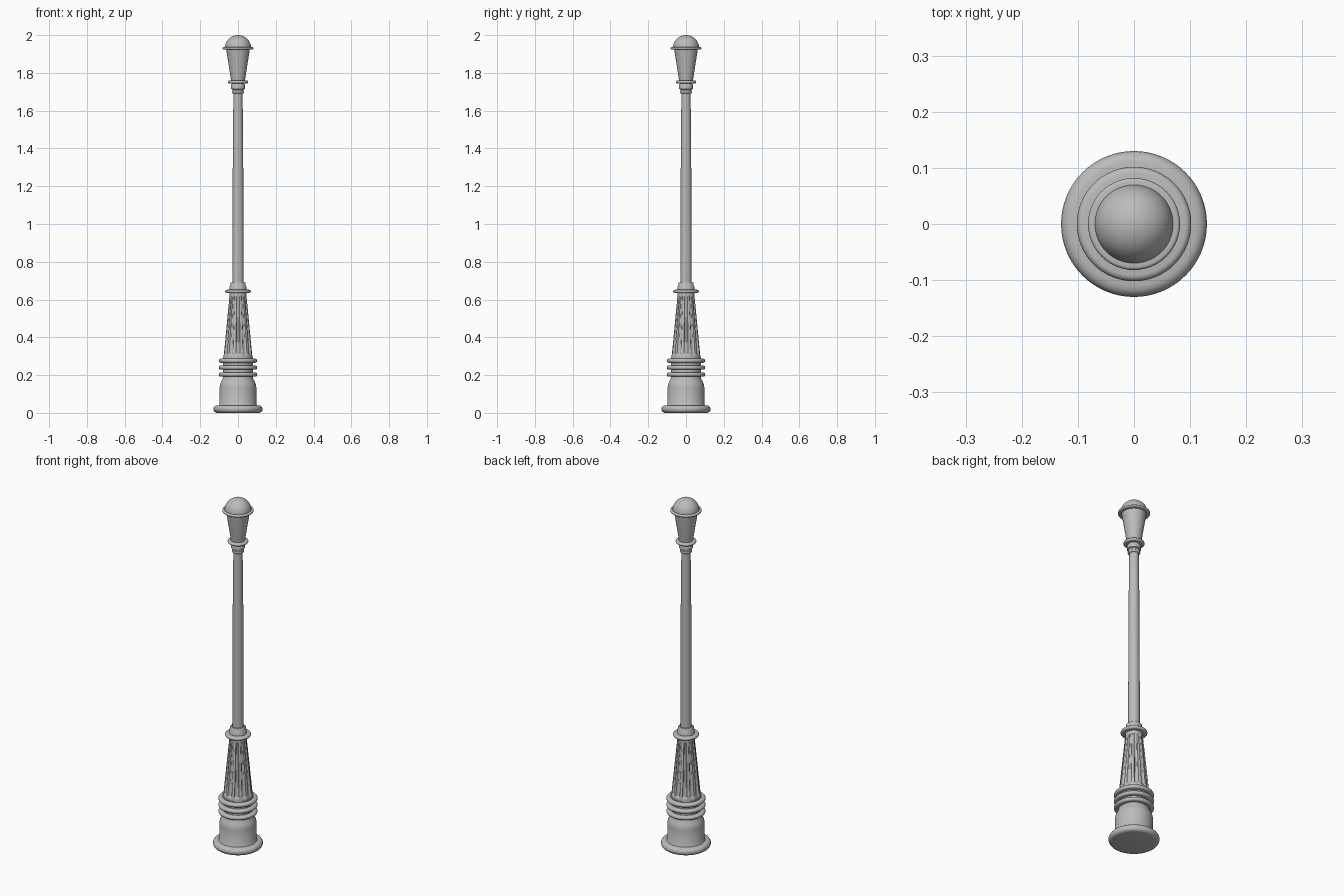
import bpy, bmesh, math

cube = bpy.data.objects.get("Cube")
if cube:
    bpy.data.objects.remove(cube, do_unlink=True)

grey = bpy.data.materials.new("painted_grey_metal")
grey.use_nodes = True
GREY = (0.5, 0.5, 0.5, 1)
grey.diffuse_color = GREY
grey.node_tree.nodes["Principled BSDF"].inputs["Base Color"].default_value = GREY


def lathe(name, profile, segments=64, radius_rule=None, angle=40):
    """Spin a list of (radius, height) into a closed, smooth-shaded part."""
    bm = bmesh.new()
    rings = []
    for r, z in profile:
        ring = []
        for i in range(segments):
            a = math.tau * i / segments
            rr = radius_rule(r, z, i) if radius_rule else r
            ring.append(bm.verts.new((rr * math.cos(a), rr * math.sin(a), z)))
        rings.append(ring)
    for low, high in zip(rings, rings[1:]):
        for i in range(segments):
            j = (i + 1) % segments
            bm.faces.new((low[i], low[j], high[j], high[i]))
    bm.faces.new(rings[0][::-1])
    bm.faces.new(rings[-1])
    mesh = bpy.data.meshes.new(name)
    bm.to_mesh(mesh)
    bm.free()
    mesh.materials.append(grey)
    obj = bpy.data.objects.new(name, mesh)
    bpy.context.collection.objects.link(obj)
    bpy.ops.object.select_all(action='DESELECT')
    obj.select_set(True)
    bpy.context.view_layer.objects.active = obj
    bpy.ops.object.shade_smooth_by_angle(angle=math.radians(angle))
    return obj


def rounded_disc(name, radius, z, half, steps=8):
    """Disc with a half-round rim."""
    arc = [math.pi * (k / steps - 0.5) for k in range(steps + 1)]
    return lathe(name, [(radius - half + half * math.cos(t), z + half * math.sin(t))
                        for t in arc])


# Foot and pedestal
rounded_disc("foot", 0.13, 0.02, 0.02)
lathe("pedestal", [(0.103, 0.036), (0.097, 0.045), (0.097, 0.135), (0.095, 0.15),
                   (0.089, 0.165), (0.082, 0.178), (0.079, 0.19), (0.079, 0.2)])

# Stacked rings and the narrower core between them
lathe("ring_core", [(0.08, 0.19), (0.08, 0.292)])
for n, z in enumerate((0.203, 0.24, 0.276)):
    rounded_disc(f"base_ring_{n + 1}", 0.102, z, 0.011)

# Fluted taper
FLUTES, PER_FLUTE = 12, 10
BOTTOM, TOP = 0.285, 0.635


def fluted(r, z, i):
    across = ((i + PER_FLUTE / 2) % PER_FLUTE) / PER_FLUTE * 2 - 1
    fade = min(1, max(0, (z - BOTTOM - 0.02) / 0.012), max(0, (TOP - 0.01 - z) / 0.012))
    return r * (1 - 0.12 * fade * math.sqrt(max(0, 1 - (across / 0.6) ** 2)))


levels = (0, 0.02, 0.026, 0.032, 0.12, 0.22, 0.328, 0.334, 0.34, 0.35)
lathe("fluted_column",
      [(0.078 - 0.034 * h / (TOP - BOTTOM), BOTTOM + h) for h in levels],
      FLUTES * PER_FLUTE, fluted, 30)

# Collar between fluted column and shaft
rounded_disc("middle_ring", 0.068, 0.643, 0.009)
lathe("middle_collar", [(0.045, 0.645), (0.045, 0.668), (0.041, 0.674),
                        (0.041, 0.686), (0.037, 0.691)])

# Shaft
lathe("shaft", [(0.03, 0.685), (0.029, 1.05), (0.027, 1.46), (0.024, 1.7)], 32)

# Neck below the cup
rounded_disc("neck_ring_lower", 0.032, 1.698, 0.007)
lathe("neck", [(0.029, 1.7), (0.029, 1.712), (0.036, 1.716), (0.036, 1.738), (0.031, 1.745)])
rounded_disc("neck_ring_upper", 0.054, 1.752, 0.008)

# Cup, rim and dome
lathe("cup", [(0.036, 1.755), (0.063, 1.928)])
rounded_disc("cup_rim", 0.082, 1.93, 0.006)
lathe("dome", [(0.07, 1.928)] + [(0.07 * math.cos(t), 1.93 + 0.07 * math.sin(t))
               for t in (math.pi / 2 * k / 16 for k in range(17))][:-1] + [(0.0005, 2.0)])
